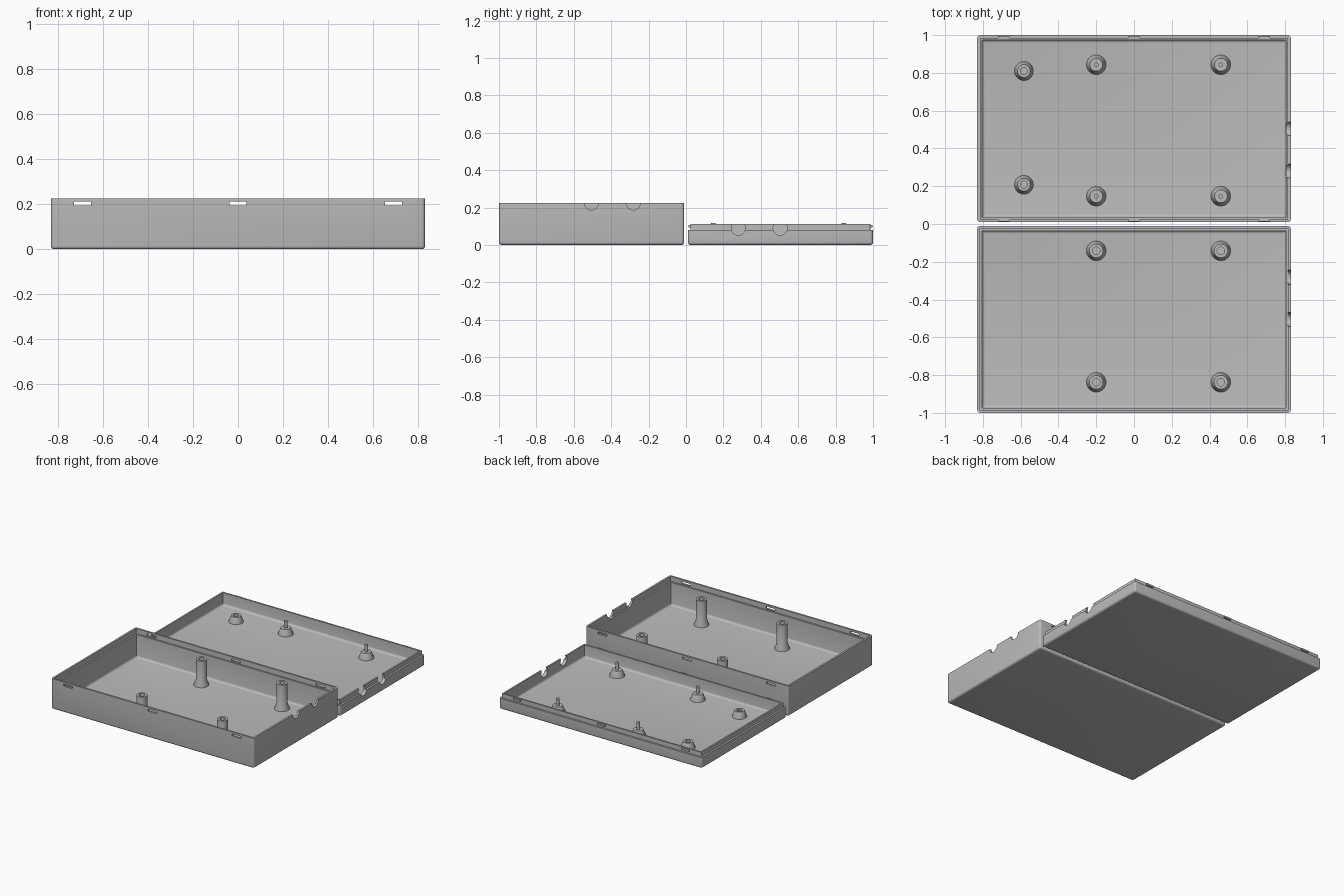
import bpy, bmesh, math
from math import cos, sin, pi

if "Cube" in bpy.data.objects:
    bpy.data.objects.remove(bpy.data.objects["Cube"])

HX, HY = 0.83, 0.495          # half size of each shell
WALL, FLOOR, R = 0.026, 0.02, 0.015
CLIP_X = (-0.69, 0.0, 0.69)

grey = bpy.data.materials.new("grey plastic")
grey.diffuse_color = (0.5, 0.5, 0.5, 1)
grey.use_nodes = True
grey.node_tree.nodes["Principled BSDF"].inputs["Base Color"].default_value = grey.diffuse_color


def finish(name, bm, smooth=True):
    bmesh.ops.recalc_face_normals(bm, faces=bm.faces)
    me = bpy.data.meshes.new(name)
    bm.to_mesh(me)
    bm.free()
    me.materials.append(grey)
    ob = bpy.data.objects.new(name, me)
    bpy.context.collection.objects.link(ob)
    if smooth:
        activate(ob)
        bpy.ops.object.shade_smooth_by_angle(angle=math.radians(35))
    return ob


def activate(ob):
    bpy.ops.object.select_all(action='DESELECT')
    ob.select_set(True)
    bpy.context.view_layer.objects.active = ob


def loft(bm, rings):
    # skin a stack of equal closed rings and cap both ends
    rings = [[bm.verts.new(p) for p in ring] for ring in rings]
    n = len(rings[0])
    for a, b in zip(rings, rings[1:]):
        for i in range(n):
            j = (i + 1) % n
            bm.faces.new((a[i], a[j], b[j], b[i]))
    bm.faces.new(rings[0])
    bm.faces.new(rings[-1])


def rounded_ring(cy, inset, z):
    r = max(R - inset, 0.003)
    pts = []
    for k, (sx, sy) in enumerate(((1, 1), (-1, 1), (-1, -1), (1, -1))):
        for s in range(5):
            a = (k + s / 4) * pi / 2
            pts.append((sx * (HX - inset - r) + r * cos(a),
                        cy + sy * (HY - inset - r) + r * sin(a), z))
    return pts


def tray(name, cy, rim):
    # rounded outer bottom edge, rim profile, filleted inner floor edge
    arc = [k * pi / 8 for k in range(5)]
    prof = [(R - R * sin(a), R - R * cos(a)) for a in arc]
    prof += rim
    prof += [(WALL + R - R * cos(a), FLOOR + R - R * sin(a)) for a in arc]
    bm = bmesh.new()
    loft(bm, [rounded_ring(cy, i, z) for i, z in prof])
    return finish(name, bm)


def lathe(name, x, y, prof, n=32):
    bm = bmesh.new()
    loft(bm, [[(x + r * cos(2 * pi * i / n), y + r * sin(2 * pi * i / n), z)
               for i in range(n)] for r, z in prof])
    return finish(name, bm)


def box(name, x, y, z, sx, sy, sz):
    bm = bmesh.new()
    bmesh.ops.create_cube(bm, size=1)
    for v in bm.verts:
        v.co = (x + v.co.x * sx, y + v.co.y * sy, z + v.co.z * sz)
    return finish(name, bm, False)


def port_cutter(y, z, r=0.038, n=32):
    bm = bmesh.new()
    loft(bm, [[(x, y + r * cos(2 * pi * (i + .5) / n), z + r * sin(2 * pi * (i + .5) / n))
               for i in range(n)] for x in (0.77, 0.87)])
    return finish("port_cutter", bm, False)


def cut(ob, cutters):
    for c in cutters:
        c.hide_render = True
        m = ob.modifiers.new("cut", 'BOOLEAN')
        m.operation, m.solver, m.object = 'DIFFERENCE', 'EXACT', c
        activate(ob)
        bpy.ops.object.modifier_apply(modifier=m.name)
        bpy.data.objects.remove(c, do_unlink=True)
    activate(ob)
    bpy.ops.object.shade_smooth_by_angle(angle=math.radians(35))


# Deep tray with a recessed inner rim, clip slots and half-round ports
TOP = 0.225
base = tray("deep_tray", -0.505, [(0, TOP), (0.014, TOP), (0.014, 0.188), (WALL, 0.188)])
cutters = [port_cutter(y, TOP) for y in (-0.282, -0.506)]
for x in CLIP_X:
    for y in (-0.999, -0.011):
        cutters.append(box("slot_cutter", x, y, 0.203, 0.074, 0.036, 0.016))
cut(base, cutters)

# Shallow lid with a raised lip and matching ports
LIP = 0.112
lid = tray("lid_tray", 0.505, [(0, 0.08), (0.014, 0.08), (0.014, LIP), (WALL, LIP)])
cut(lid, [port_cutter(y, 0.09) for y in (0.28, 0.504)])

# Clip nubs on the lid lip
for x in CLIP_X:
    for s in (-1, 1):
        box("clip_nub", x, 0.505 + s * (HY - 0.011), 0.101, 0.06, 0.014, 0.013)

# Flared hollow posts in the tray, pegs in the lid
F = FLOOR - 0.005
for x in (-0.2, 0.46):
    for d in (0.142, 0.838):
        lathe("tray_post", x, -d, [(0.052, F), (0.052, FLOOR), (0.037, 0.06), (0.037, 0.21),
                                   (0.02, 0.21), (0.02, 0.13)])
        lathe("lid_peg", x, d + 0.005, [(0.052, F), (0.052, FLOOR), (0.034, 0.066),
                                        (0.012, 0.066), (0.012, 0.117)])

# Hollow standoffs in the lid
for y in (0.208, 0.81):
    lathe("lid_standoff", -0.583, y, [(0.05, F), (0.05, FLOOR), (0.034, 0.066),
                                      (0.019, 0.066), (0.019, 0.03)])
